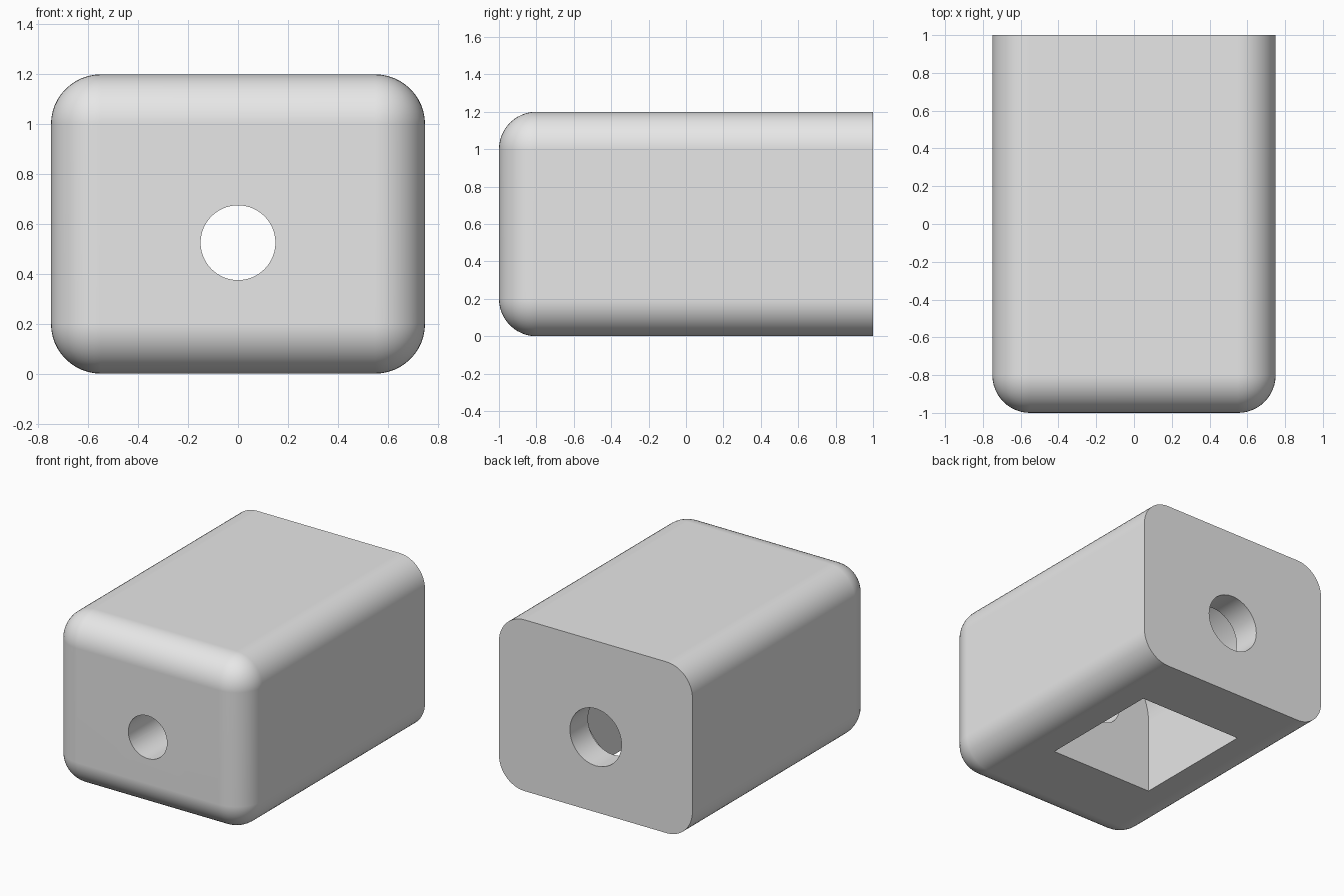
import bpy, bmesh, math
from mathutils import Matrix, Vector

old = bpy.data.objects.get("Cube")
if old:
    bpy.data.objects.remove(old, do_unlink=True)

grey = bpy.data.materials.new("plain_grey")
grey.use_nodes = True
grey.diffuse_color = (0.8, 0.8, 0.8, 1)
grey.node_tree.nodes["Principled BSDF"].inputs["Base Color"].default_value = (0.8, 0.8, 0.8, 1)

AXIS_Z = 0.525      # height of the bore axis
RADIUS = 0.2        # rounding of the body


def make_object(name, bm):
    mesh = bpy.data.meshes.new(name)
    bm.to_mesh(mesh)
    bm.free()
    mesh.materials.append(grey)
    obj = bpy.data.objects.new(name, mesh)
    bpy.context.collection.objects.link(obj)
    return obj


def box(bm, low, high):
    low, high = Vector(low), Vector(high)
    place = Matrix.Translation((low + high) / 2) @ Matrix.Diagonal((*(high - low), 1))
    bmesh.ops.create_cube(bm, size=1, matrix=place)


def bore(name, radius, y0, y1):
    """Cylinder along y on the bore axis."""
    bm = bmesh.new()
    place = Matrix.Translation((0, (y0 + y1) / 2, AXIS_Z)) @ Matrix.Rotation(math.pi / 2, 4, 'X')
    bmesh.ops.create_cone(bm, cap_ends=True, segments=64, radius1=radius,
                          radius2=radius, depth=y1 - y0, matrix=place)
    return make_object(name, bm)


# Rounded body with a flat, sharp-edged back
bm = bmesh.new()
box(bm, (-0.75, -1, 0), (0.75, 1, 1.2))
rounded = [e for e in bm.edges if min(v.co.y for v in e.verts) < 0]
bmesh.ops.bevel(bm, geom=rounded, offset=RADIUS, segments=12, profile=0.5, affect='EDGES')
body = make_object("housing_body", bm)

# Slot open at the bottom, round chamber, front bore and wider back bore
bm = bmesh.new()
box(bm, (-0.4, -0.33, -0.2), (0.4, 0.57, AXIS_Z))
cutters = [
    make_object("slot_cutter", bm),
    bore("chamber_cutter", 0.4, -0.33, 0.8),
    bore("front_bore_cutter", 0.15, -1.2, 0),
    bore("back_bore_cutter", 0.2, 0.5, 1.2),
]

bpy.ops.object.select_all(action='DESELECT')
body.select_set(True)
bpy.context.view_layer.objects.active = body
for cutter in cutters:
    cutter.hide_render = True
    mod = body.modifiers.new(cutter.name, 'BOOLEAN')
    mod.operation = 'DIFFERENCE'
    mod.solver = 'EXACT'
    mod.object = cutter
    bpy.ops.object.modifier_apply(modifier=mod.name)
    bpy.data.objects.remove(cutter, do_unlink=True)

# Smooth rounding, crisp rims, even flat faces
bpy.ops.object.shade_smooth_by_angle(angle=math.radians(30))
weighted = body.modifiers.new("even_normals", 'WEIGHTED_NORMAL')
weighted.keep_sharp = True
